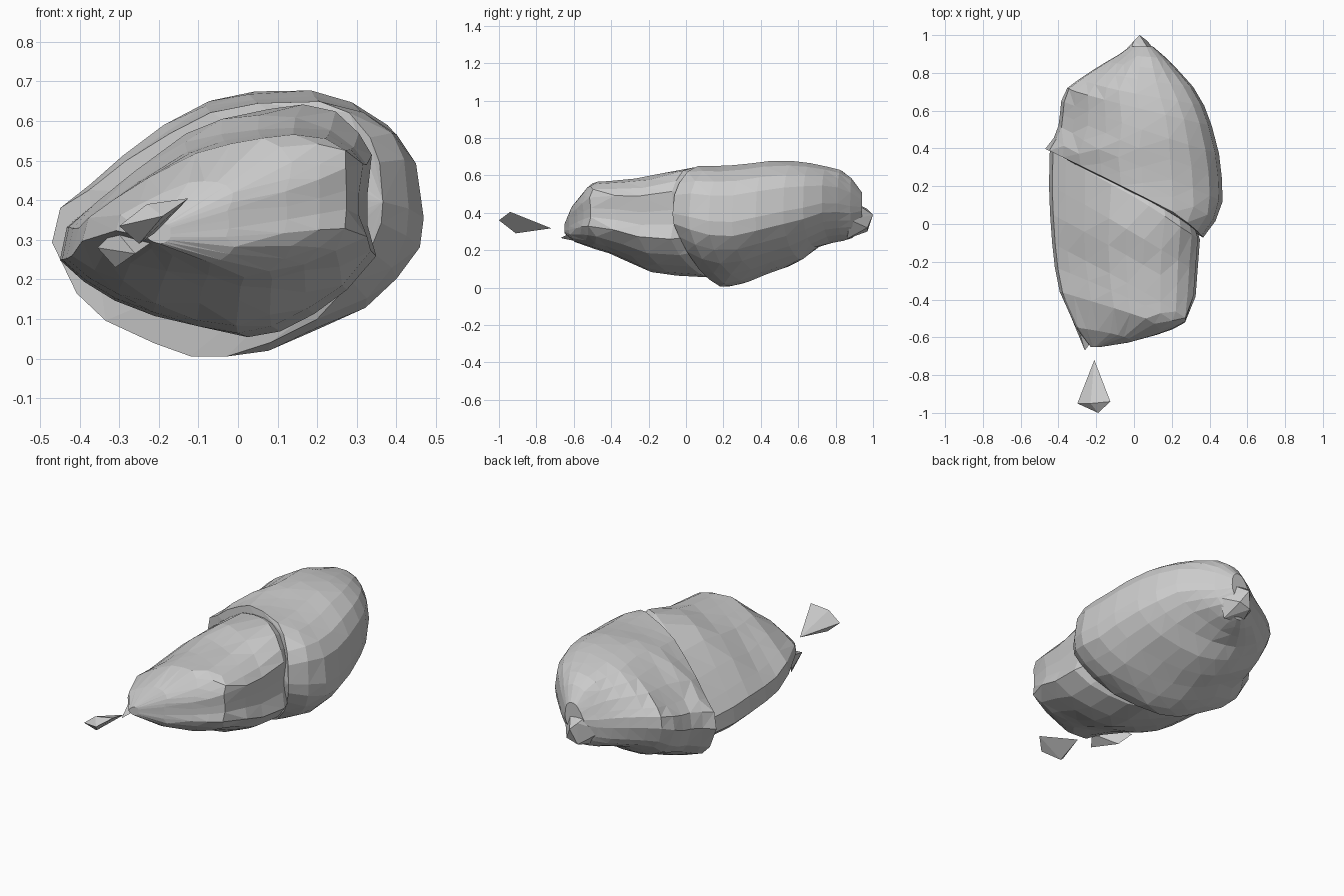
import bpy, bmesh

# Normalised (u, v) cross-section outlines: tilted egg and diagonal wedge
EGG = [(-.47, .26), (-.45, .36), (-.38, .42), (-.29, .51), (-.18, .59), (-.08, .65),
       (.04, .675), (.2, .68), (.31, .65), (.4, .59), (.45, .51), (.47, .36),
       (.46, .28), (.4, .2), (.32, .13), (.19, .065), (.07, .02), (-.04, 0),
       (-.13, 0), (-.22, .025), (-.34, .07), (-.41, .13)]
EGG = [((x + .47) / .94, z / .68) for x, z in EGG]
WEDGE = [(0, .33), (.02, .47), (.1, .57), (.22, .71), (.38, .87), (.5, .935),
         (.62, .98), (.74, 1), (.86, .97), (.94, .89), (.985, .8), (.97, .62),
         (.97, .48), (1, .34), (.9, .19), (.78, .09), (.66, .02), (.55, 0),
         (.42, .04), (.28, .09), (.16, .16), (.07, .24)]


def finish(name, bm):
    bmesh.ops.recalc_face_normals(bm, faces=bm.faces)
    mesh = bpy.data.meshes.new(name)
    bm.to_mesh(mesh)
    bm.free()
    ob = bpy.data.objects.new(name, mesh)
    bpy.context.collection.objects.link(ob)
    return ob


def limits(sections, y):
    """Interpolated x0, x1, z0, z1 at a given y."""
    for a, b in zip(sections, sections[1:]):
        if y <= b[0]:
            t = max(0, (y - a[0]) / (b[0] - a[0]))
            return [p + (q - p) * t for p, q in zip(a[1:], b[1:])]
    return sections[-1][1:]


def lobe(name, outline, sections, rings):
    """Loft an outline through boxes; each ring is (y, slant across x, scale)."""
    bm = bmesh.new()
    loops = []
    for s, slant, scale in rings:
        loop = []
        for u, v in outline:
            y = s - slant * (u - .4)
            x0, x1, z0, z1 = limits(sections, y)
            u, v = .5 + (u - .5) * scale, .5 + (v - .5) * scale
            loop.append(bm.verts.new((x0 + u * (x1 - x0), y, z0 + v * (z1 - z0))))
        loops.append(loop)
    n = len(outline)
    for a, b in zip(loops, loops[1:]):
        for i in range(n):
            j = (i + 1) % n
            bm.faces.new((a[i], a[j], b[j], b[i]))
    bm.faces.new(loops[0])
    bm.faces.new(loops[-1])
    bmesh.ops.triangulate(bm, faces=bm.faces[:])
    return finish(name, bm)


def shard(name, points):
    """Faceted chip: convex hull of a few points."""
    bm = bmesh.new()
    for p in points:
        bm.verts.new(p)
    bmesh.ops.convex_hull(bm, input=bm.verts)
    return finish(name, bm)


# Front lobe, tapering to the low left, with a slanted cap edge
lobe("front_lobe", WEDGE, [
    (-.65, -.23, -.17, .29, .34), (-.62, -.27, .02, .25, .42),
    (-.56, -.30, .20, .235, .50), (-.50, -.34, .31, .21, .565),
    (-.40, -.385, .325, .18, .57), (-.20, -.425, .34, .085, .59),
    (-.02, -.44, .36, .06, .645), (.15, -.45, .42, .05, .645),
    (.45, -.45, .40, .08, .63)],
    [(-.65, 0, 1), (-.58, .08, 1), (-.45, .23, 1), (-.36, .33, 1), (-.27, .42, 1),
     (-.12, .44, 1), (.02, .46, 1), (.2, .47, .99), (.34, .47, .8)])

# Larger rear lobe, its slanted front rim forming the crease
lobe("rear_lobe", EGG, [
    (-.08, -.36, .36, .17, .60), (0, -.42, .42, .09, .645),
    (.07, -.435, .47, .04, .65), (.20, -.45, .468, 0, .65),
    (.32, -.46, .46, .025, .66), (.40, -.47, .445, .06, .672),
    (.48, -.405, .425, .09, .68), (.60, -.39, .385, .13, .675),
    (.70, -.38, .335, .215, .66), (.76, -.30, .285, .235, .645),
    (.84, -.18, .21, .25, .625), (.89, -.09, .16, .265, .58),
    (.94, -.02, .10, .34, .51)],
    [(.21, .47, 1), (.28, .44, 1), (.36, .40, 1), (.45, .34, 1), (.54, .28, 1),
     (.64, .20, 1), (.71, .14, 1), (.78, .09, 1), (.84, .05, 1), (.89, .02, 1),
     (.94, 0, 1)])

# Knob on the back end
shard("back_knob", [
    (-.09, .87, .36), (-.03, .86, .27), (.09, .86, .26), (.14, .88, .36),
    (.10, .89, .46), (-.03, .89, .46), (.0, .97, .30), (.07, .97, .32),
    (.03, 1.0, .39), (.0, .97, .42)])

# Chip at the front tip
shard("front_chip", [
    (-.26, -.67, .265), (-.355, -.44, .28), (-.31, -.50, .23),
    (-.31, -.50, .325), (-.21, -.60, .30)])

# Loose shard floating ahead of the tip
shard("loose_shard", [
    (-.21, -.72, .317), (-.30, -.95, .335), (-.25, -.91, .29),
    (-.125, -.94, .405), (-.23, -.95, .39), (-.19, -1.0, .36)])
